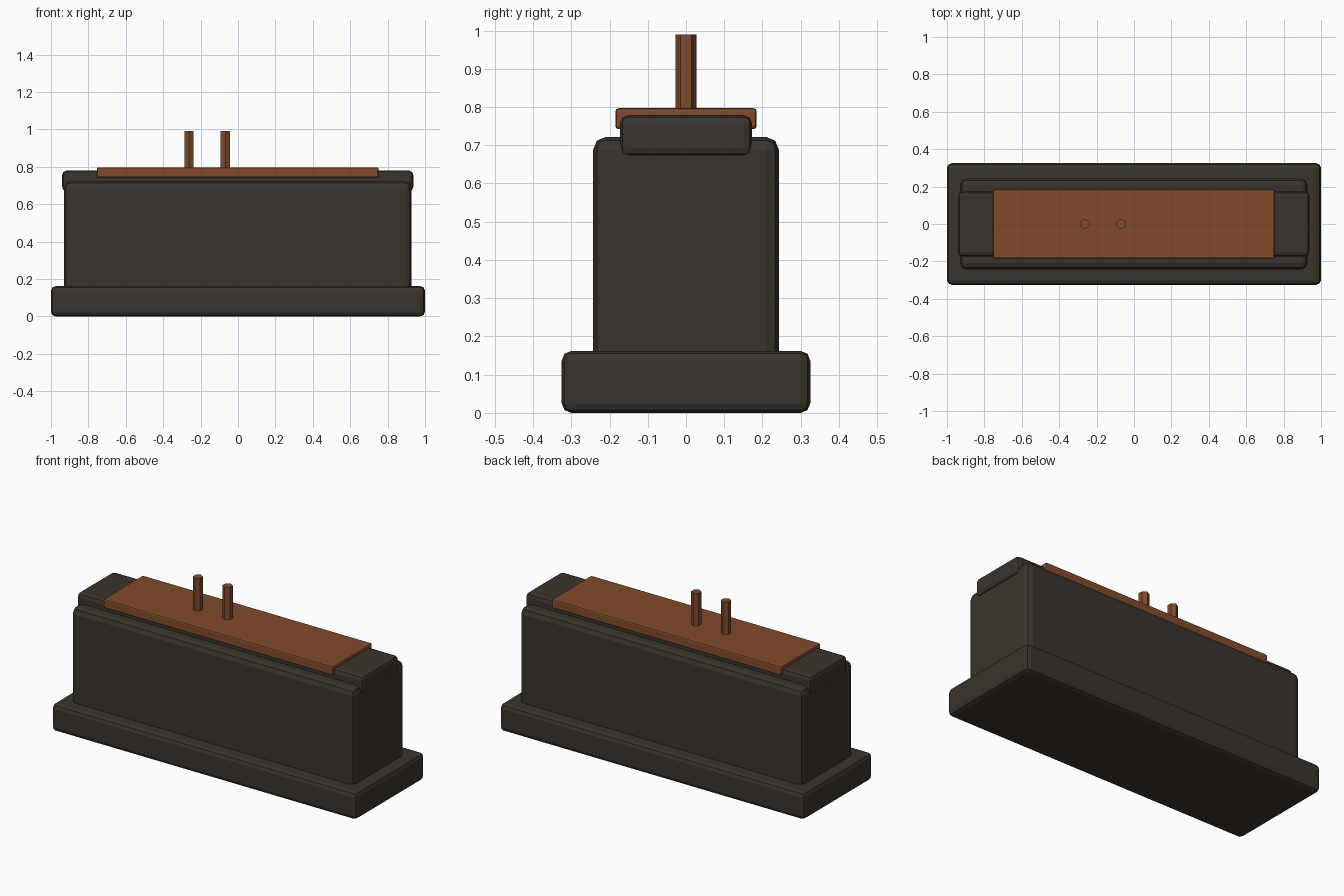
import bpy, bmesh

if "Cube" in bpy.data.objects:
    bpy.data.objects.remove(bpy.data.objects["Cube"])


def material(name, rgb):
    m = bpy.data.materials.new(name)
    m.diffuse_color = (*rgb, 1)
    m.use_nodes = True
    m.node_tree.nodes["Principled BSDF"].inputs["Base Color"].default_value = m.diffuse_color
    return m


DARK = material("dark_casing", (0.042, 0.034, 0.026))
COPPER = material("copper", (0.22, 0.07, 0.025))


def add(name, bm, mat):
    mesh = bpy.data.meshes.new(name)
    bm.to_mesh(mesh)
    bm.free()
    mesh.materials.append(mat)
    ob = bpy.data.objects.new(name, mesh)
    bpy.context.collection.objects.link(ob)
    return ob


def box(name, x0, x1, half_y, z0, z1, bevel, mat):
    bm = bmesh.new()
    bmesh.ops.create_cube(bm, size=1)
    bmesh.ops.scale(bm, vec=(x1 - x0, 2 * half_y, z1 - z0), verts=bm.verts)
    bmesh.ops.translate(bm, vec=((x0 + x1) / 2, 0, (z0 + z1) / 2), verts=bm.verts)
    ob = add(name, bm, mat)
    mod = ob.modifiers.new("edge_rounding", "BEVEL")
    mod.width = bevel
    mod.segments = 2
    return ob


# Stepped casing: foot, main body and top rail
box("base", -1, 1, 0.325, 0, 0.162, 0.025, DARK)
box("body", -0.93, 0.927, 0.243, 0.12, 0.722, 0.034, DARK)
box("top_rail", -0.94, 0.937, 0.173, 0.67, 0.779, 0.022, DARK)

# Contact plate
box("plate", -0.755, 0.752, 0.185, 0.742, 0.797, 0.009, COPPER)

# Two six-sided pins, with a corner facing front and back
for i, x in enumerate((-0.263, -0.068), 1):
    bm = bmesh.new()
    bmesh.ops.create_cone(bm, cap_ends=True, segments=6,
                          radius1=0.028, radius2=0.028, depth=0.22)
    if abs(max(v.co.y for v in bm.verts) - 0.028) > 0.001:
        for v in bm.verts:
            v.co.x, v.co.y = -v.co.y, v.co.x
    bmesh.ops.translate(bm, vec=(x, 0, 0.88), verts=bm.verts)
    add(f"pin_{i}", bm, COPPER)
